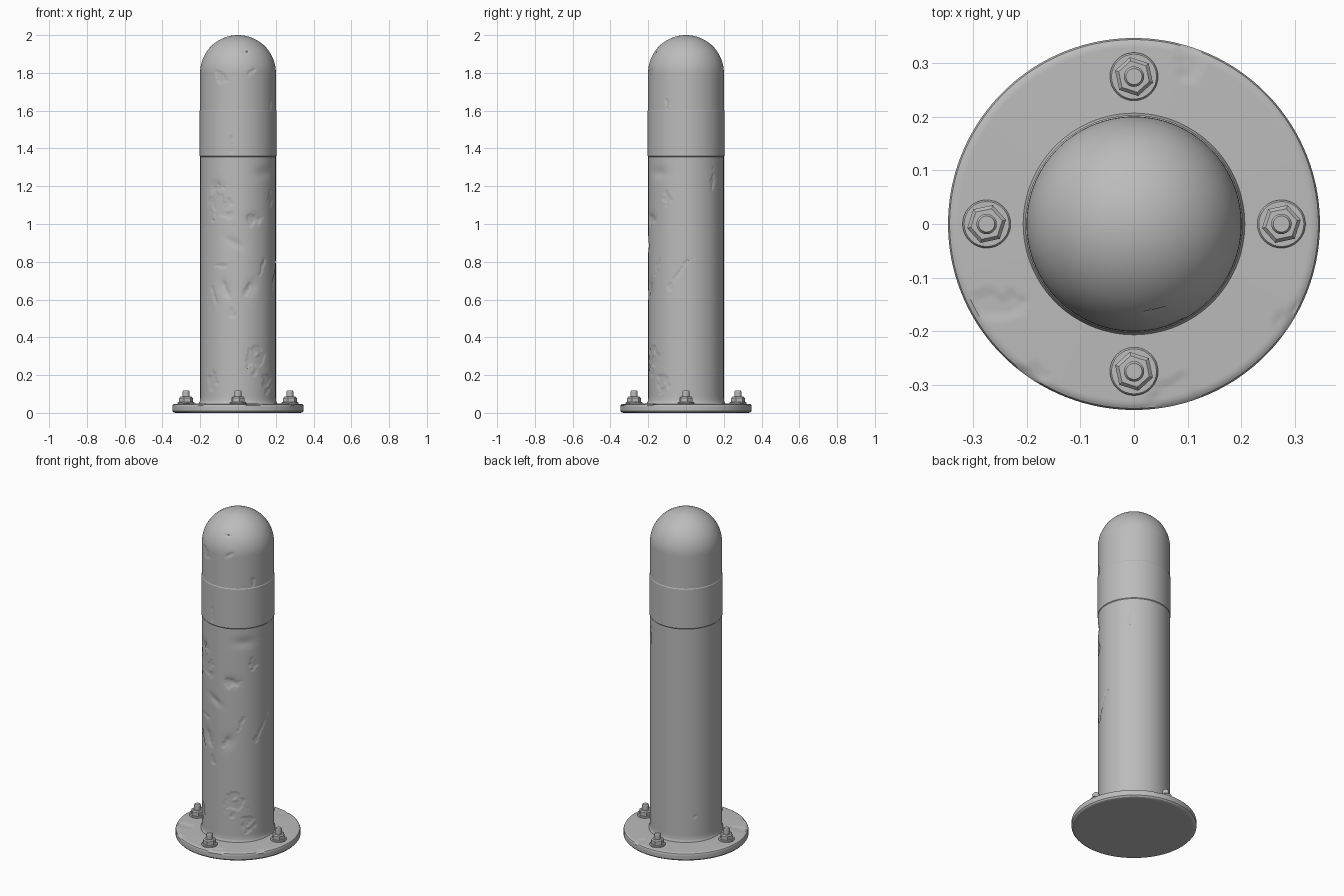
import bpy
import bmesh
from math import sin, cos, pi, radians, hypot, exp, ceil
from mathutils import Vector, noise

cube = bpy.data.objects.get("Cube")
if cube:
    bpy.data.objects.remove(cube)

grey = bpy.data.materials.new("painted grey")
grey.use_nodes = True
colour = (0.5, 0.5, 0.5, 1)
grey.diffuse_color = colour
grey.node_tree.nodes["Principled BSDF"].inputs["Base Color"].default_value = colour


def finish(bm, name):
    """Turn a bmesh into a named, smooth-shaded object."""
    bmesh.ops.recalc_face_normals(bm, faces=bm.faces)
    mesh = bpy.data.meshes.new(name)
    bm.to_mesh(mesh)
    bm.free()
    mesh.materials.append(grey)
    obj = bpy.data.objects.new(name, mesh)
    bpy.context.collection.objects.link(obj)
    bpy.ops.object.select_all(action="DESELECT")
    obj.select_set(True)
    bpy.context.view_layer.objects.active = obj
    bpy.ops.object.shade_smooth_by_angle(angle=radians(30))
    return obj


def refine(profile, step):
    """Divide the long spans of a profile into short ones."""
    points = [profile[0]]
    for a, b in zip(profile, profile[1:]):
        n = max(1, ceil(hypot(b[0] - a[0], b[1] - a[1]) / step))
        points += [tuple(p + (q - p) * i / n for p, q in zip(a, b)) for i in range(1, n + 1)]
    return points


def lathe(profile, sides, shift=None):
    """Spin (radius, z) points about z; a zero radius makes a pole."""
    bm = bmesh.new()
    rings = []
    for r, z in profile:
        ring = []
        for i in range(sides if r > 0 else 1):
            a = 2 * pi * i / sides - pi
            co = Vector((r * cos(a), r * sin(a), z))
            ring.append(bm.verts.new(shift(co, a) if shift else co))
        rings.append(ring)
    for low, high in zip(rings, rings[1:]):
        for i in range(sides):
            j = (i + 1) % sides
            corners = [low[i % len(low)], low[j % len(low)],
                       high[j % len(high)], high[i % len(high)]]
            bm.faces.new(list(dict.fromkeys(corners)))
    return bm


# Paint chips on the post: azimuth, height, half width, half height, slant
chips = [
    (-117, 1.77, .05, .04, 0), (-72, 1.80, .04, .012, 30), (-76, 1.91, .03, .006, 0),
    (-30, 1.63, .015, .03, 0), (-100, 1.42, .007, .06, 0), (-120, 1.10, .06, .1, 20),
    (-65, 1.02, .05, .03, 0), (-30, 1.13, .025, .05, 0), (-120, .78, .05, .01, 0),
    (-110, .66, .012, .06, 25), (-75, .66, .012, .06, -25), (-130, .63, .012, .05, 20),
    (-50, .77, .012, .05, -25), (-100, .53, .02, .03, 0), (-62, .28, .06, .07, 0),
    (-135, .17, .04, .05, 0), (-40, .16, .04, .06, 0), (-15, .72, .015, .09, -35),
    (45, 1.23, .015, .06, 0), (140, .2, .015, .02, 0),
]
# Soft dents: azimuth, height, half width, half height, slant
dents = [
    (-65, 1.03, .04, .03, 0), (-95, .9, .05, .02, -30), (-125, 1.2, .04, .03, 0),
    (-110, .66, .03, .05, 25), (-70, .66, .03, .05, -25), (-45, 1.27, .06, .03, 0),
]


def spread(mark, co, a):
    """Elliptical distance of a surface point from the middle of a mark."""
    azimuth, z, w, h, slant = mark
    u = 0.2 * ((a - radians(azimuth) + pi) % (2 * pi) - pi)
    v = co.z - z
    c, s = cos(radians(slant)), sin(radians(slant))
    return hypot((u * c + v * s) / w, (v * c - u * s) / h)


def wear_post(co, a):
    depth = 0
    rough = 0.8 * noise.noise(co * 28) + 0.4 * noise.noise(co * 70)
    if any(spread(m, co, a) + rough < 0.8 for m in chips):
        depth += 0.003
    depth += sum(0.006 * exp(-spread(m, co, a) ** 2) for m in dents)
    out = Vector((cos(a), sin(a), 0))
    return co - out * min(depth, 0.01) if co.z < 1.94 else co


# Post with a weld fillet, a reflective band and a domed top
post = [(0.21, 0.035), (0.207, 0.05), (0.202, 0.062), (0.2, 0.08), (0.2, 1.356),
        (0.203, 1.36), (0.203, 1.6), (0.2005, 1.604), (0.2005, 1.8)]
post += [(0.2005 * cos(t * pi / 64), 1.8 + 0.2 * sin(t * pi / 64)) for t in range(1, 32)]
post.append((0, 2))
finish(lathe(refine(post, 0.007), 200, wear_post), "post")

# Chips on the base plate: x, y, half length, half depth
plate_chips = [(.1, .31, .025, .04), (-.24, -.15, .05, .025), (-.19, -.28, .025, .02),
               (.08, -.32, .05, .03), (.28, -.19, .025, .03)]


def wear_plate(co, a):
    rough = 0.8 * noise.noise(co * 30) + 0.3 * noise.noise(co * 70)
    for x, y, w, h in plate_chips:
        if co.z > 0.04 and hypot((co.x - x) / w, (co.y - y) / h) + rough < 0.9:
            return co - Vector((0, 0, 0.003))
    return co


# Round base plate with softened edges
plate = [(0, 0), (0.332, 0), (0.341, 0.003), (0.347, 0.01), (0.347, 0.038),
         (0.344, 0.044), (0.336, 0.048), (0.19, 0.051)]
finish(lathe(refine(plate, 0.008), 200, wear_plate), "base_plate")

# Four anchor bolts, each a washer, a hexagon nut and a round stud
washer = [(0, 0.046), (0.045, 0.046), (0.045, 0.053), (0.042, 0.057), (0, 0.057)]
nut = [(0, 0.055), (0.037, 0.055), (0.037, 0.079), (0.03, 0.086), (0, 0.086)]
stud = [(0, 0.08), (0.019, 0.08), (0.019, 0.112), (0.015, 0.118), (0, 0.118)]
for side, turn in (("right", 0), ("back", 90), ("left", 180), ("front", 270)):
    a = radians(turn)
    for part, profile, sides in (("washer", washer, 32), ("nut", nut, 6), ("stud", stud, 24)):
        obj = finish(lathe(profile, sides), f"{side}_bolt_{part}")
        obj.location = (0.275 * cos(a), 0.275 * sin(a), 0)
        obj.rotation_euler.z = a + radians(12)
